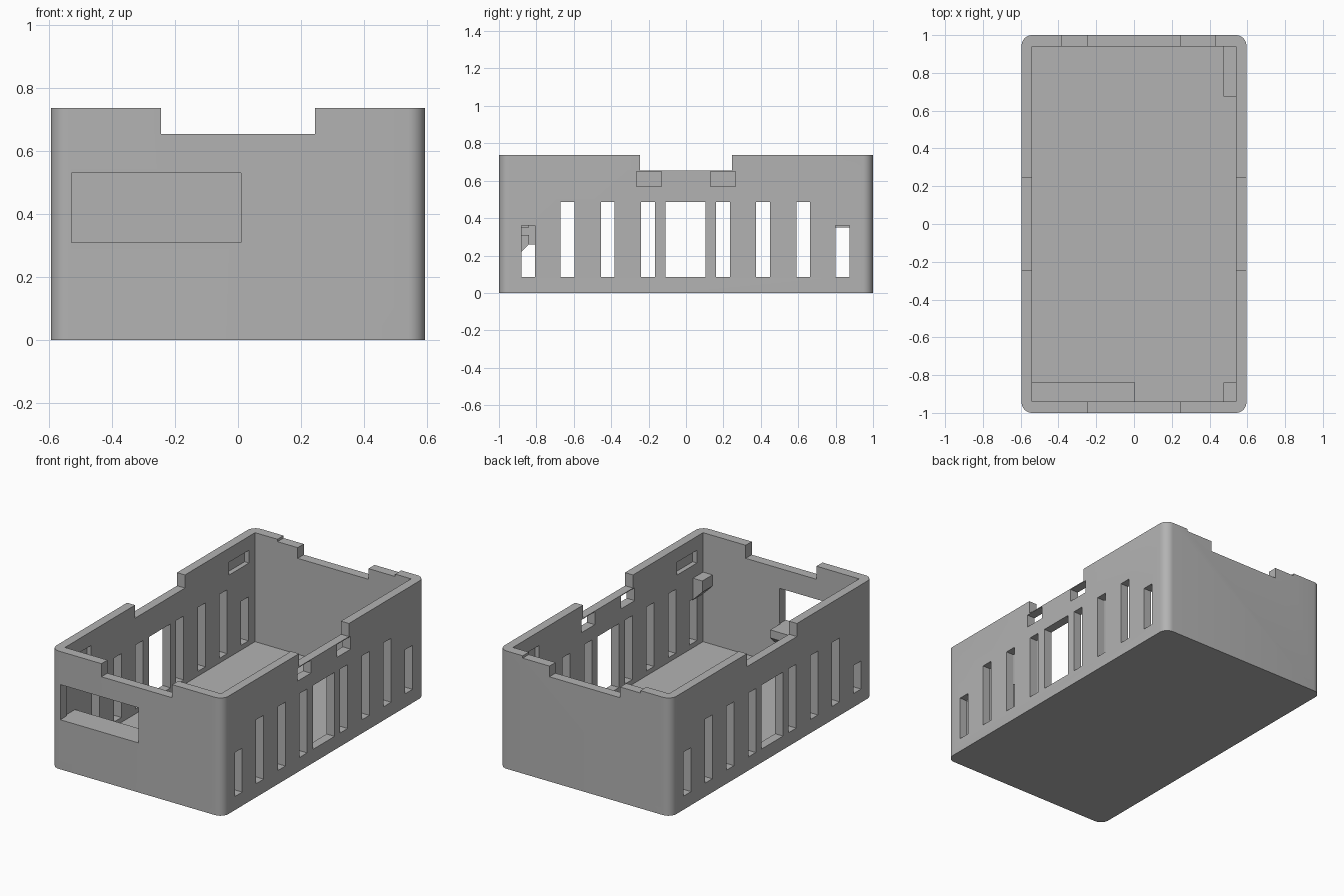
import bpy, bmesh, math
from mathutils import Matrix, Vector

cube = bpy.data.objects.get("Cube")
if cube:
    bpy.data.objects.remove(cube, do_unlink=True)

W, L, H = 0.595, 1.0, 0.737      # half width, half length, height
IW, IL, FLOOR = 0.54, 0.94, 0.055  # inner half sizes and floor height

grey = bpy.data.materials.new("plain_grey")
grey.use_nodes = True
colour = (0.45, 0.45, 0.45, 1)
grey.diffuse_color = colour
grey.node_tree.nodes["Principled BSDF"].inputs["Base Color"].default_value = colour


def add_box(bm, x0, x1, y0, y1, z0, z1):
    size = Vector((x1 - x0, y1 - y0, z1 - z0))
    centre = Vector((x0 + x1, y0 + y1, z0 + z1)) / 2
    bmesh.ops.create_cube(
        bm, size=1, matrix=Matrix.Translation(centre) @ Matrix.Diagonal(size).to_4x4())


def finish(name, bm):
    bmesh.ops.recalc_face_normals(bm, faces=bm.faces)
    mesh = bpy.data.meshes.new(name)
    bm.to_mesh(mesh)
    bm.free()
    mesh.materials.append(grey)
    obj = bpy.data.objects.new(name, mesh)
    bpy.context.collection.objects.link(obj)
    return obj


def boxes(name, items):
    bm = bmesh.new()
    for item in items:
        add_box(bm, *item)
    return finish(name, bm)


def prism(name, profile, place, sweep):
    """Extrude a closed profile, placed in space by place, along sweep."""
    bm = bmesh.new()
    face = bm.faces.new([bm.verts.new(place(a, b)) for a, b in profile])
    ext = bmesh.ops.extrude_face_region(bm, geom=[face], use_keep_orig=True)["geom"]
    bmesh.ops.translate(bm, vec=sweep, verts=[v for v in ext if isinstance(v, bmesh.types.BMVert)])
    return finish(name, bm)


# Case body: block with rounded upright corners
bm = bmesh.new()
add_box(bm, -W, W, -L, L, 0, H)
upright = [e for e in bm.edges if abs(e.verts[0].co.z - e.verts[1].co.z) > 0.1]
bmesh.ops.bevel(bm, geom=upright, offset=0.055, segments=8, profile=0.5, affect='EDGES')
case = finish("case_body", bm)

# Ventilation slots; the one beside the shelf is shorter on the right wall
slots = []
for side in (-1, 1):
    x0, x1 = sorted((side * 0.5, side * 0.7))
    for y in (-0.633, -0.418, -0.203, 0.197, 0.412, 0.627):
        slots.append((x0, x1, y - 0.037, y + 0.037, 0.085, 0.485))
    slots.append((x0, x1, -0.11, 0.105, 0.085, 0.485))
    slots.append((x0, x1, 0.80, 0.875, 0.085, 0.36))
    slots.append((x0, x1, -0.88, -0.808, 0.085, 0.36 if side > 0 else 0.26))

# Clip pockets inside the long walls, and clip holes through the left wall
clips = []
for end in (-1, 1):
    y0, y1 = sorted((end * 0.68, end * 0.88))
    clips += [(-0.57, -0.5, y0, y1, 0.57, 0.65), (0.5, 0.57, y0, y1, 0.57, 0.65)]
    y0, y1 = sorted((end * 0.13, end * 0.264))
    clips.append((0.5, 0.7, y0, y1, 0.57, 0.65))

cuts = {
    "cavity": [(-IW, IW, -IL, IL, FLOOR, 1)],
    "end_notches": [(-0.245, 0.245, -1.2, 1.2, 0.655, 1)],
    "side_notches": [(-0.8, 0.8, -0.247, 0.247, 0.655, 1)],
    "back_rim_step": [(-0.385, 0.43, 0.9, 1.1, H - 0.015, 1)],
    "front_window": [(-0.53, 0.01, -1.1, -0.9, 0.31, 0.53)],
    "vent_slots": slots,
    "clip_cuts": clips,
}
bpy.context.view_layer.objects.active = case
case.select_set(True)
for name, items in cuts.items():
    cutter = boxes(name + "_cutter", items)
    cutter.hide_render = True
    mod = case.modifiers.new(name, 'BOOLEAN')
    mod.operation = 'DIFFERENCE'
    mod.solver = 'EXACT'
    mod.object = cutter
    bpy.ops.object.modifier_apply(modifier=name)
    bpy.data.objects.remove(cutter, do_unlink=True)
bpy.ops.object.shade_smooth_by_angle(angle=math.radians(30))

# Shelf under the front window, sloped underneath
prism("window_shelf", [(-0.95, 0.31), (-0.84, 0.31), (-0.84, 0.26), (-0.95, 0.15)],
      lambda y, z: (-0.545, y, z), (0.55, 0, 0))

# Board supports on the left wall, sloped underneath
support = [(0.475, 0.49), (0.545, 0.49), (0.545, 0.35), (0.475, 0.42)]
for name, y0, y1 in (("front_support", -0.945, -0.84), ("back_support", 0.675, 0.945)):
    prism(name, support, lambda x, z: (x, y0, z), (0, y1 - y0, 0))
